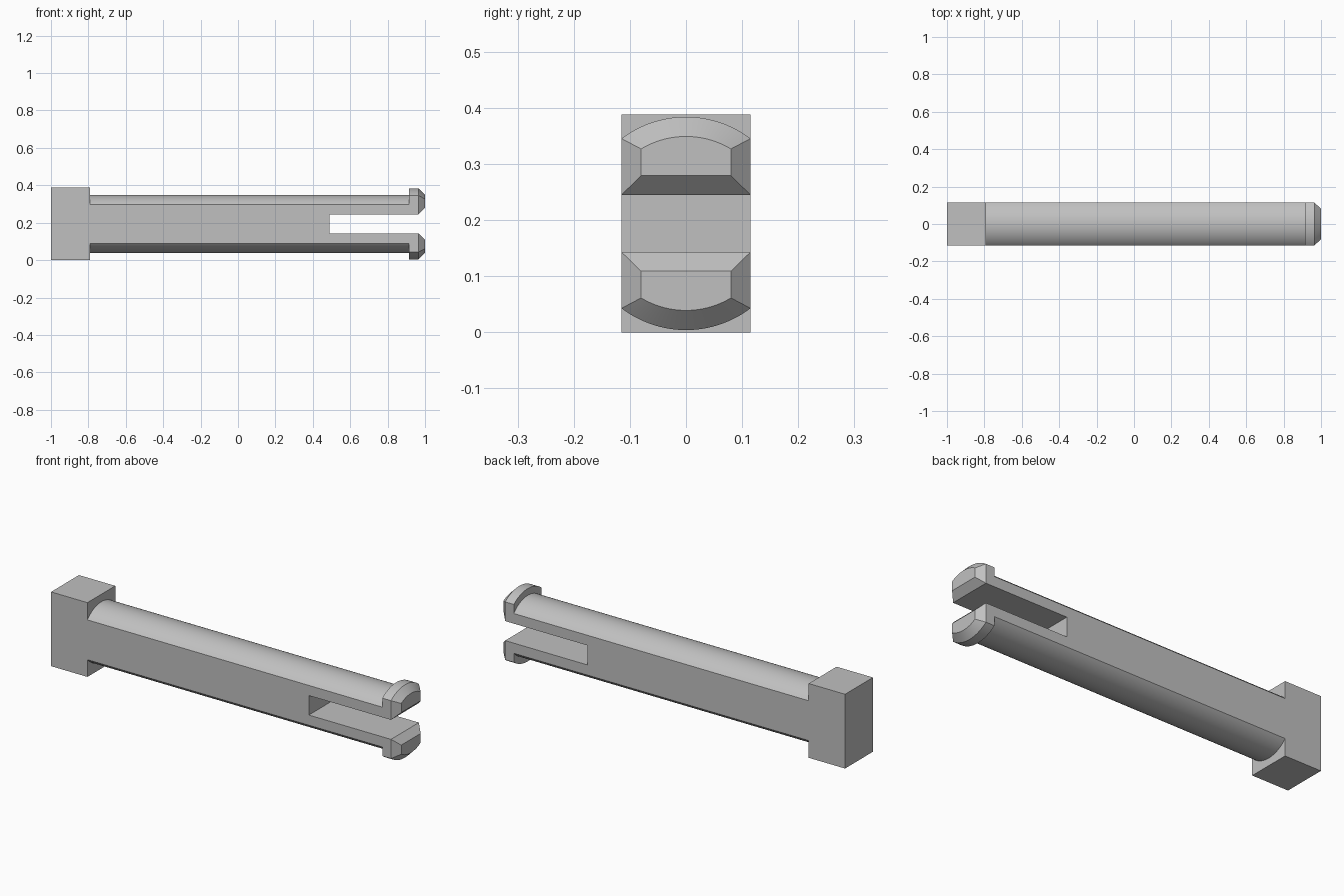
import bpy, bmesh
from math import asin, sin, cos, radians
from mathutils import Vector

if "Cube" in bpy.data.objects:
    bpy.data.objects.remove(bpy.data.objects["Cube"])

MID = 0.194          # height of the long axis
HALF_W = 0.115       # half width between the two flats
SHAFT_R = 0.155
LIP_R = 0.19
SLOT = 0.051         # half height of the slot
SEGMENTS = 32

grey = bpy.data.materials.new("plain grey")
grey.use_nodes = True
colour = (0.53, 0.53, 0.53, 1)
grey.diffuse_color = colour
grey.node_tree.nodes["Principled BSDF"].inputs["Base Color"].default_value = colour


def finish(bm, name):
    """Clean the mesh and turn it into a shaded object."""
    bmesh.ops.remove_doubles(bm, verts=bm.verts, dist=1e-5)
    bmesh.ops.dissolve_limit(bm, angle_limit=radians(0.2), verts=bm.verts, edges=bm.edges)
    bmesh.ops.recalc_face_normals(bm, faces=bm.faces)
    mesh = bpy.data.meshes.new(name)
    bm.to_mesh(mesh)
    bm.free()
    mesh.materials.append(grey)
    obj = bpy.data.objects.new(name, mesh)
    bpy.context.collection.objects.link(obj)
    bpy.ops.object.select_all(action='DESELECT')
    obj.select_set(True)
    bpy.context.view_layer.objects.active = obj
    bpy.ops.object.shade_smooth_by_angle(angle=radians(20))
    return obj


def section(x, half_w, radius, inner, side):
    """Circle segment with flat sides and a flat inner edge; side is +1 or -1."""
    limit = asin(half_w / radius)
    angles = [limit * (2 * i / SEGMENTS - 1) for i in range(SEGMENTS + 1)]
    outline = [(radius * sin(a), radius * cos(a)) for a in angles]
    outline += [(half_w, inner), (-half_w, inner)]
    return [Vector((x, y, MID + side * z)) for y, z in outline]


def extrude(bm, faces, distance):
    """Pull faces along the axis and return the new end faces."""
    geom = bmesh.ops.extrude_face_region(bm, geom=faces)["geom"]
    verts = [g for g in geom if isinstance(g, bmesh.types.BMVert)]
    bmesh.ops.translate(bm, verts=verts, vec=(distance, 0, 0))
    return [g for g in geom if isinstance(g, bmesh.types.BMFace)]


# Square head block
bm = bmesh.new()
bmesh.ops.create_cube(bm, size=1)
bmesh.ops.scale(bm, verts=bm.verts, vec=(0.21, 2 * HALF_W, 2 * MID))
bmesh.ops.translate(bm, verts=bm.verts, vec=(-0.895, 0, MID))
finish(bm, "head_block")

# Shaft: solid length, then two prongs either side of the slot
bm = bmesh.new()
start = -0.79
for side in (1, -1):
    bm.faces.new([bm.verts.new(p) for p in section(start, HALF_W, SHAFT_R, SLOT, side)])
bm.faces.new([bm.verts.new((start, y * HALF_W, MID + z * SLOT))
              for y, z in ((-1, -1), (1, -1), (1, 1), (-1, 1))])
bmesh.ops.remove_doubles(bm, verts=bm.verts, dist=1e-5)
ends = extrude(bm, bm.faces[:], 0.49 - start)
prongs = [f for f in ends if abs(f.calc_center_median().z - MID) > SLOT]
extrude(bm, prongs, 0.915 - 0.49)
finish(bm, "split_shaft")

# Chamfered catch lips on the prong ends
for side, name in ((1, "upper_catch"), (-1, "lower_catch")):
    bm = bmesh.new()
    stations = [(0.915, HALF_W, LIP_R, SLOT),
                (0.965, HALF_W, LIP_R, SLOT),
                (1.0, 0.08, SHAFT_R, 0.085)]
    rings = [[bm.verts.new(p) for p in section(*s, side)] for s in stations]
    for a, b in zip(rings, rings[1:]):
        for i in range(len(a)):
            j = (i + 1) % len(a)
            bm.faces.new((a[i], a[j], b[j], b[i]))
    bm.faces.new(rings[0])
    bm.faces.new(rings[-1])
    finish(bm, name)
